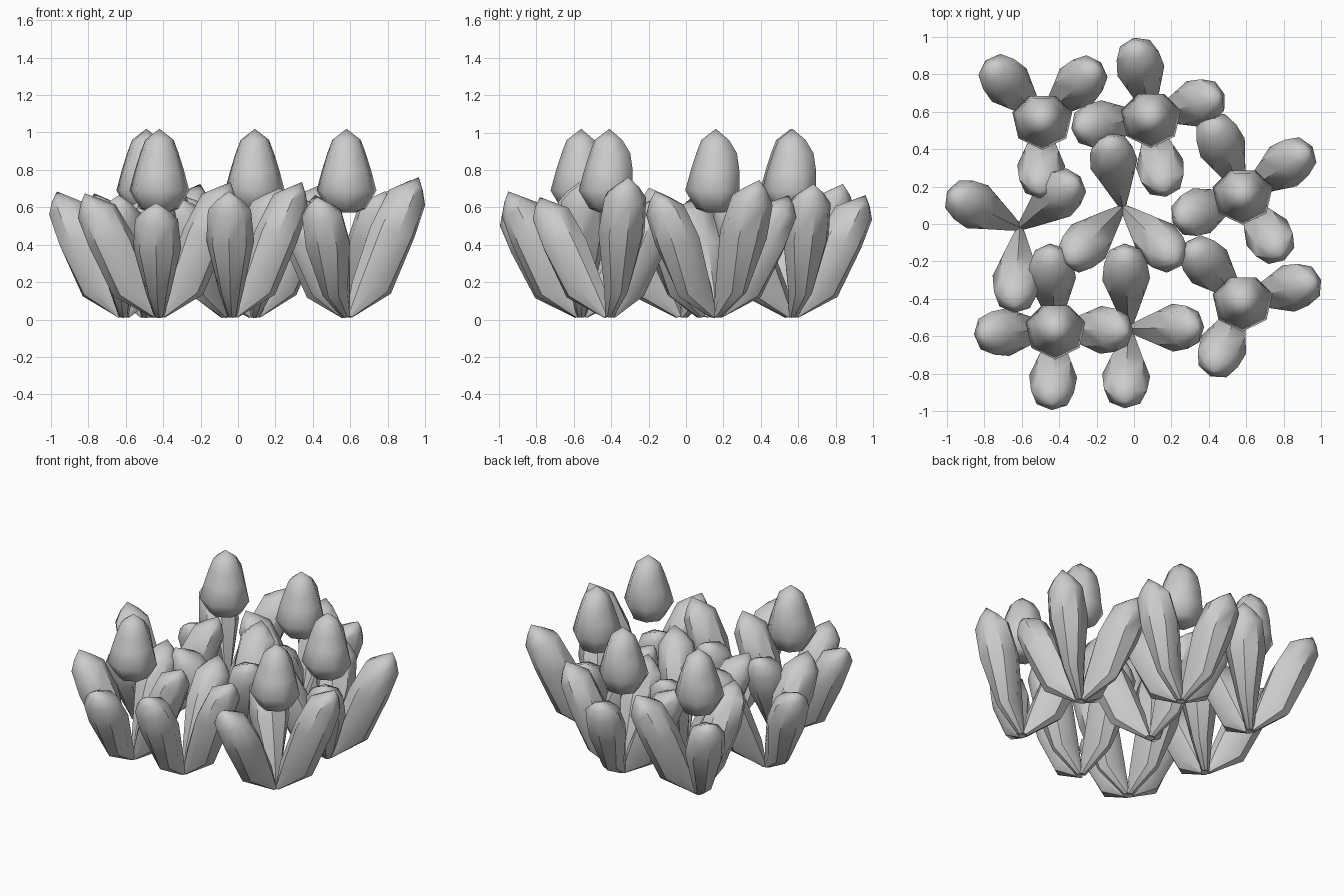
import bpy, bmesh
from math import sin, cos, tau, atan2, hypot, radians

if "Cube" in bpy.data.objects:
    bpy.data.objects.remove(bpy.data.objects["Cube"])


def loft(name, rings, tip, sharp):
    """Skin a list of closed rings, close the bottom, and gather the top to a tip."""
    bm = bmesh.new()
    rows = [[bm.verts.new(p) for p in ring] for ring in rings]
    n = len(rows[0])
    for a, b in zip(rows, rows[1:]):
        for i in range(n):
            j = (i + 1) % n
            bm.faces.new((a[i], a[j], b[j], b[i]))
    top = bm.verts.new(tip)
    for i in range(n):
        bm.faces.new((rows[-1][i], rows[-1][(i + 1) % n], top))
    bm.faces.new(rows[0][::-1])
    bmesh.ops.recalc_face_normals(bm, faces=bm.faces)
    mesh = bpy.data.meshes.new(name)
    bm.to_mesh(mesh)
    bm.free()
    obj = bpy.data.objects.new(name, mesh)
    bpy.context.collection.objects.link(obj)
    bpy.context.view_layer.objects.active = obj
    obj.select_set(True)
    bpy.ops.object.shade_smooth_by_angle(angle=radians(sharp))
    obj.select_set(False)
    return obj


# Leaf sections: inner edge (reach, height), outer keel (reach, height), half width
LEAF = [((0.00, 0.02), (0.03, 0.01), 0.025),
        ((0.03, 0.18), (0.24, 0.125), 0.065),
        ((0.13, 0.45), (0.365, 0.39), 0.128),
        ((0.23, 0.625), (0.425, 0.55), 0.115),
        ((0.31, 0.655), (0.412, 0.625), 0.065)]


def leaf(base, end, height):
    dx, dy = end[0] - base[0], end[1] - base[1]
    reach, ang = hypot(dx, dy), atan2(dy, dx)
    kr, kz = reach / 0.42, height / 0.68

    def place(r, s, z):
        r *= kr
        return (base[0] + r * cos(ang) - s * sin(ang),
                base[1] + r * sin(ang) + s * cos(ang), z * kz)

    rings = []
    for (r0, z0), (r1, z1), w in LEAF:
        ring = []
        for k in range(8):
            a = tau * k / 8
            m = (1 + cos(a)) / 2
            ring.append(place(r0 + (r1 - r0) * m, w * sin(a), z0 + (z1 - z0) * m))
        rings.append(ring)
    loft("leaf", rings, place(0.39, 0, 0.685), 40)


# Flower profile: radius, height, and reach of the flattened back side
BUD = [(0.05, 0.572, 0.04), (0.105, 0.592, 0.09), (0.164, 0.69, 0.125),
       (0.134, 0.80, 0.125), (0.105, 0.89, 0.112), (0.078, 0.96, 0.07)]


def flower(base):
    rings = []
    for r, z, back in BUD:
        ring = []
        for k in range(7):
            a = tau * k / 7 - tau / 4
            y = back if k in (3, 4) else r * sin(a)
            ring.append((base[0] + r * cos(a), base[1] + y, z))
        rings.append(ring)
    loft("flower_bud", rings, (base[0], base[1], 1.02), 50)


# Plants: base, has flower, leaves as (end x, end y, tip height)
PLANTS = [
    ((-0.49, 0.56), True, [(-0.79, 0.87, 0.67), (-0.18, 0.86, 0.72), (-0.50, 0.14, 0.65)]),
    ((0.09, 0.57), True, [(0.00, 0.99, 0.66), (0.48, 0.69, 0.72), (-0.33, 0.51, 0.66),
                          (0.17, 0.15, 0.66)]),
    ((0.58, 0.16), True, [(0.40, 0.58, 0.66), (0.95, 0.41, 0.74), (0.80, -0.19, 0.68),
                          (0.21, 0.01, 0.64)]),
    ((0.58, -0.41), True, [(0.28, -0.10, 0.66), (0.995, -0.30, 0.755), (0.41, -0.81, 0.65)]),
    ((-0.42, -0.56), True, [(-0.45, -0.11, 0.67), (-0.85, -0.59, 0.67),
                            (-0.44, -0.99, 0.62), (-0.01, -0.57, 0.73)]),
    ((-0.03, -0.56), False, [(-0.05, -0.11, 0.67), (0.37, -0.55, 0.73), (-0.05, -0.98, 0.68)]),
    ((-0.61, -0.02), False, [(-0.995, 0.17, 0.68), (-0.29, 0.25, 0.72), (-0.64, -0.47, 0.66)]),
    ((-0.06, 0.09), False, [(-0.14, 0.48, 0.66), (-0.37, -0.22, 0.66), (0.25, -0.22, 0.70)]),
]
for base, blooms, leaves in PLANTS:
    for x, y, h in leaves:
        leaf(base, (x, y), h)
    if blooms:
        flower(base)
